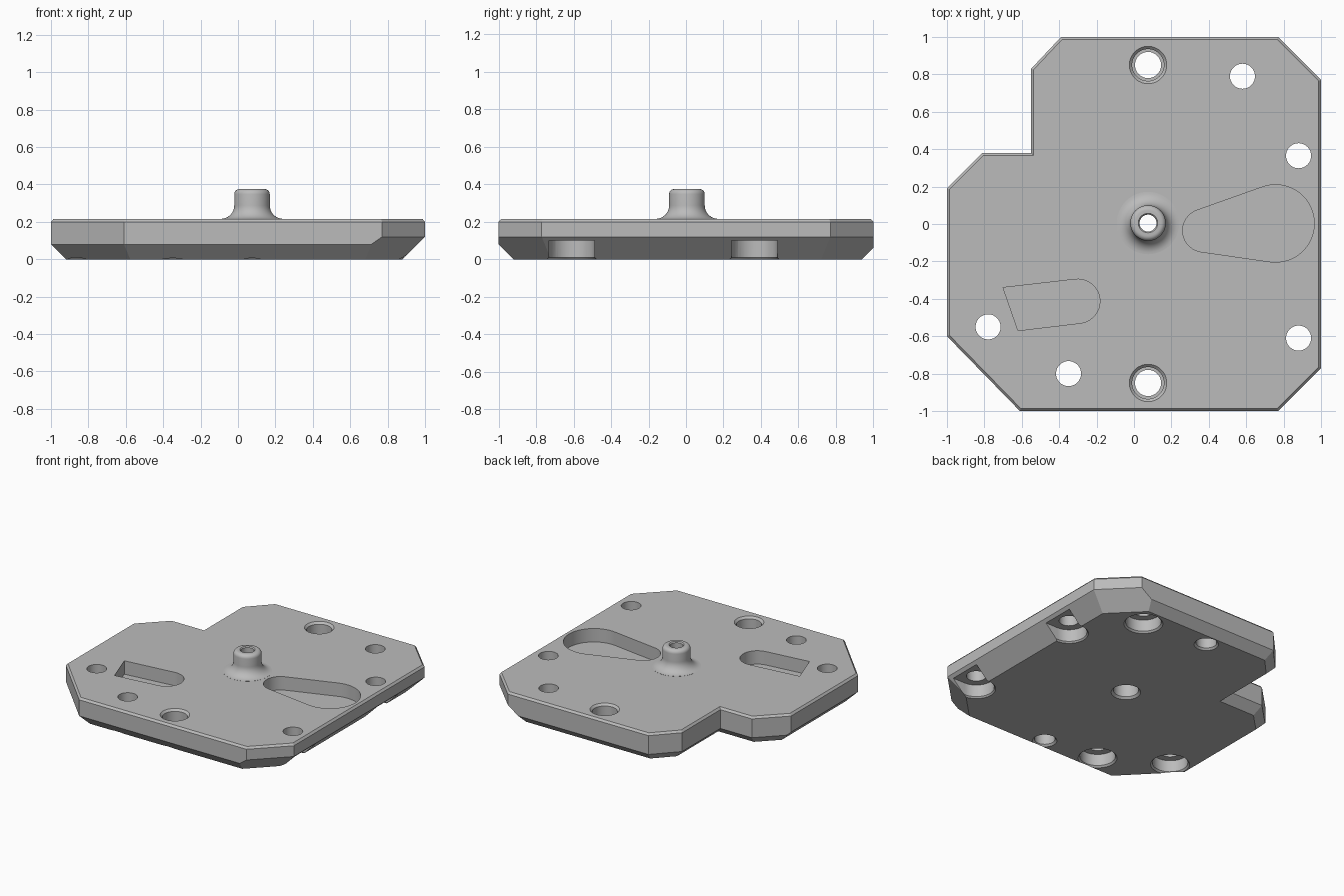
import bpy, bmesh, math
from mathutils import Vector

cube = bpy.data.objects.get("Cube")
if cube:
    bpy.data.objects.remove(cube, do_unlink=True)

GREY = (0.5, 0.5, 0.5, 1)
metal = bpy.data.materials.new("plain_grey")
metal.use_nodes = True
metal.diffuse_color = GREY
metal.node_tree.nodes["Principled BSDF"].inputs["Base Color"].default_value = GREY


def finish(bm, name):
    """Turn a bmesh into a named object."""
    bmesh.ops.recalc_face_normals(bm, faces=bm.faces)
    mesh = bpy.data.meshes.new(name)
    bm.to_mesh(mesh)
    bm.free()
    mesh.materials.append(metal)
    ob = bpy.data.objects.new(name, mesh)
    bpy.context.collection.objects.link(ob)
    return ob


def revolve(name, profile, x, y, closed=False):
    """Spin a list of (radius, height) points about a vertical axis."""
    bm = bmesh.new()
    vs = [bm.verts.new((r, 0, z)) for r, z in profile]
    pairs = list(zip(vs, vs[1:])) + ([(vs[-1], vs[0])] if closed else [])
    edges = [bm.edges.new(p) for p in pairs]
    bmesh.ops.spin(bm, geom=vs + edges, axis=(0, 0, 1), cent=(0, 0, 0),
                   steps=48, angle=math.tau)
    bmesh.ops.remove_doubles(bm, verts=bm.verts, dist=1e-5)
    bmesh.ops.translate(bm, verts=bm.verts, vec=(x, y, 0))
    return finish(bm, name)


def prism(name, outline, low, high):
    """Extrude a flat outline upwards."""
    bm = bmesh.new()
    face = bm.faces.new([bm.verts.new((x, y, low)) for x, y in outline])
    new = bmesh.ops.extrude_face_region(bm, geom=[face])["geom"]
    top = [v for v in new if isinstance(v, bmesh.types.BMVert)]
    bmesh.ops.translate(bm, verts=top, vec=(0, 0, high - low))
    return finish(bm, name)


def arc(cx, cy, r, start, end, n=20):
    angles = [start + (end - start) * i / n for i in range(n + 1)]
    return [(cx + r * math.cos(a), cy + r * math.sin(a)) for a in angles]


def offset(points, insets):
    """Move each side of a polygon inwards by its own inset."""
    lines = []
    for i, p in enumerate(points):
        d = (points[(i + 1) % len(points)] - p).normalized()
        lines.append((p + Vector((-d.y, d.x)) * insets[i], d))
    result = []
    for i, (p, d) in enumerate(lines):
        q, e = lines[i - 1]
        t = (p - q).cross(d) / e.cross(d)
        result.append(q + e * t)
    return result


# Plate: corner points, each with the underside bevel of the side it starts
corners = [(-.61, -1, .08), (.77, -1, .12), (1, -.77, .12), (1, .77, .12),
           (.77, 1, .06), (-.39, 1, .06), (-.55, .83, .06), (-.55, .38, .06),
           (-.81, .38, .06), (-1, .19, .08), (-1, -.6, .08)]
points = [Vector(c[:2]) for c in corners]
bevels = [c[2] for c in corners]
bm = bmesh.new()
rings = []
for z in (0, .06, .08, .12, .2, .215):
    inset = [.013 if z > .2 else max(0, b - z) for b in bevels]
    rings.append([bm.verts.new((p.x, p.y, z)) for p in offset(points, inset)])
for a, b in zip(rings, rings[1:]):
    for i in range(len(a)):
        j = (i + 1) % len(a)
        bm.faces.new((a[i], a[j], b[j], b[i]))
bm.faces.new(rings[0])
bm.faces.new(rings[-1])
bmesh.ops.dissolve_limit(bm, angle_limit=.01, verts=bm.verts, edges=bm.edges)
plate = finish(bm, "plate")

cutters = []

# Bolt holes, with wide recesses below
for x, y in ((.58, .79), (.88, .365), (.88, -.61), (-.35, -.8), (-.78, -.55)):
    if x > .8:  # recess runs out through the bevelled side
        u = arc(x, y, .122, math.pi / 2, math.pi * 1.5)
        u += [(1.1, y - .122), (1.1, y + .122)]
        cutters.append(prism("recess_cutter", u, -.1, .1))
    cutters.append(revolve("bolt_cutter", [
        (0, -.1), (.132, -.1), (.132, 0), (.12, .012), (.12, .098),
        (.067, .098), (.067, .3), (0, .3)], x, y))

# Guide holes, stepped from the top
for y in (.85, -.85):
    cutters.append(revolve("guide_cutter", [
        (0, -.1), (.083, -.1), (.083, 0), (.07, .013), (.07, .11),
        (.085, .11), (.085, .2), (.1, .215), (.1, .3), (0, .3)], .075, y))

# Centre bore
cutters.append(revolve("bore_cutter", [
    (0, -.1), (.1, -.1), (.1, 0), (.085, .015), (.085, .3), (0, .3)], .075, .005))

# Teardrop pocket: two circles joined by their tangents
big, small = Vector((.757, .003)), Vector((.375, -.035))
R, r = .207, .115
tilt = math.atan2(big.y - small.y, big.x - small.x)
half = math.acos((r - R) / (big - small).length)
drop = arc(big.x, big.y, R, tilt - half, tilt + half, 32)
drop += arc(small.x, small.y, r, tilt + half, tilt - half + math.tau, 20)
cutters.append(prism("teardrop_cutter", drop, .115, .3))

# Pocket with one round end
tongue = [(-.7, -.34), (-.62, -.57)]
tongue += arc(-.3, -.413, .118, math.radians(-83), math.radians(97))
cutters.append(prism("tongue_cutter", tongue, .115, .3))

bpy.context.view_layer.objects.active = plate
for cutter in cutters:
    cutter.hide_render = True
    mod = plate.modifiers.new("cut", "BOOLEAN")
    mod.operation = "DIFFERENCE"
    mod.solver = "EXACT"
    mod.object = cutter
    bpy.ops.object.modifier_apply(modifier=mod.name)
    bpy.data.objects.remove(cutter, do_unlink=True)

# Centre spout: flared foot, rounded rim, narrow bore
foot = arc(.167, .288, .072, -math.pi / 2, -math.pi, 10)
rim = arc(.068, .348, .027, 0, math.pi / 2, 6)
spout = revolve("centre_spout", [(.09, .2), (.165, .212)] + foot + rim +
                [(.052, .375), (.045, .368), (.045, .2)], .075, .005, closed=True)

# Smooth the curves, keep the corners sharp
for ob in (plate, spout):
    bpy.ops.object.select_all(action="DESELECT")
    ob.select_set(True)
    bpy.context.view_layer.objects.active = ob
    bpy.ops.object.shade_smooth_by_angle(angle=math.radians(25))
